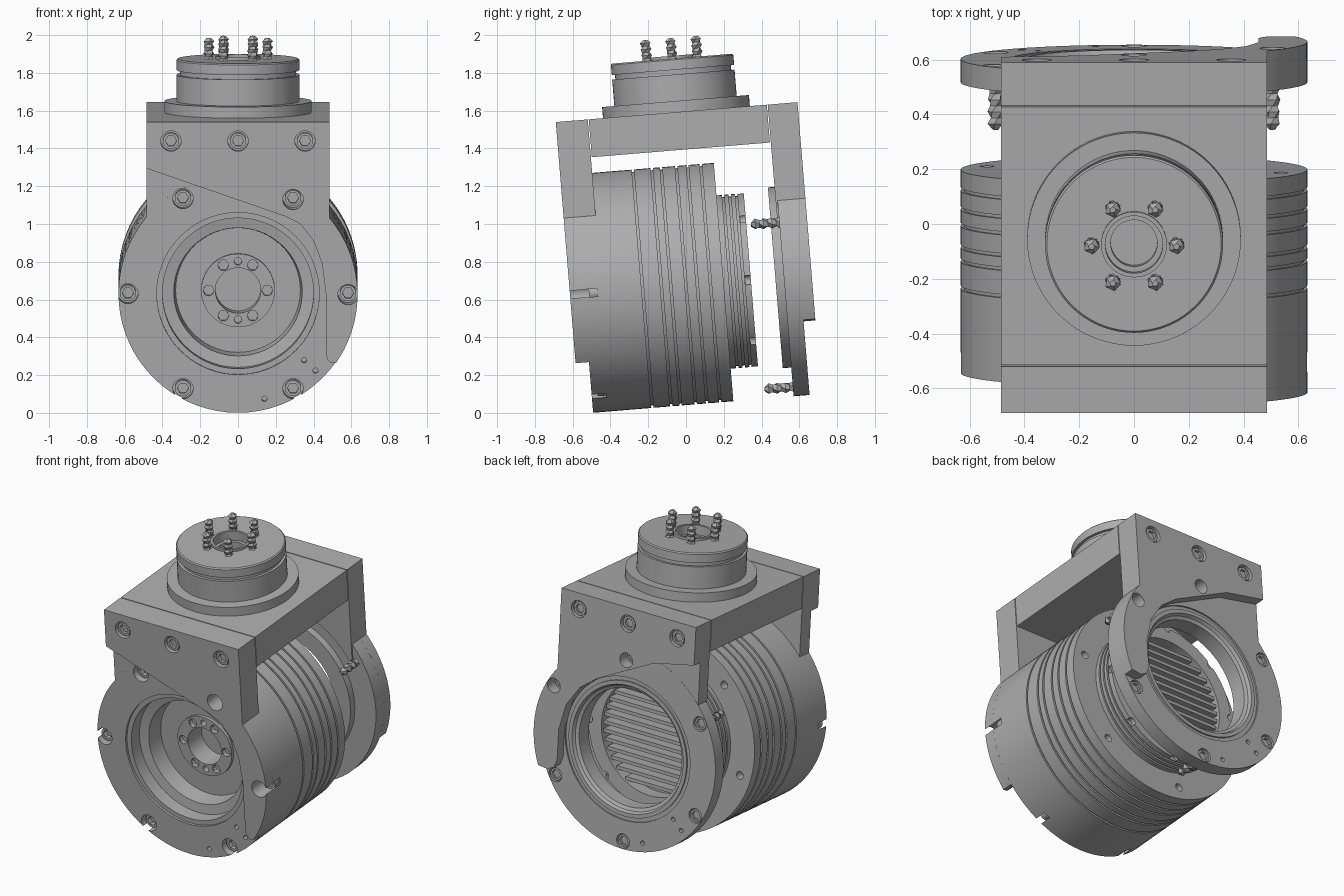
import bpy, bmesh
from math import sin, cos, pi, radians, acos, asin
from mathutils import Matrix, Vector

old = bpy.data.objects.get("Cube")
if old:
    bpy.data.objects.remove(old, do_unlink=True)

TILT = Matrix.Rotation(radians(4.7), 4, 'X')   # whole unit leans forward
AXIS = 0.674                                   # height of the motor axis
R = 0.633                                      # motor radius
SIDE = 0.485                                   # half width of the bracket
TOP = 1.591

grey = bpy.data.materials.new("machined_grey")
grey.use_nodes = True
grey.diffuse_color = (0.42, 0.42, 0.42, 1)
grey.node_tree.nodes["Principled BSDF"].inputs["Base Color"].default_value = (0.42, 0.42, 0.42, 1)
parts = []


def finish(name, bm, keep=True):
    bmesh.ops.remove_doubles(bm, verts=bm.verts, dist=1e-5)
    bmesh.ops.recalc_face_normals(bm, faces=bm.faces)
    me = bpy.data.meshes.new(name)
    bm.to_mesh(me)
    bm.free()
    ob = bpy.data.objects.new(name, me)
    bpy.context.collection.objects.link(ob)
    me.materials.append(grey)
    if keep:
        parts.append(ob)
    return ob


def skin(bm, rings, closed=False):
    """Quads between successive rings of points, capped unless closed."""
    loops = [[bm.verts.new(p) for p in ring] for ring in rings]
    n = len(loops[0])
    pairs = list(zip(loops, loops[1:])) + ([(loops[-1], loops[0])] if closed else [])
    for a, b in pairs:
        for i in range(n):
            j = (i + 1) % n
            bm.faces.new((a[i], a[j], b[j], b[i]))
    if not closed:
        bm.faces.new(loops[0])
        bm.faces.new(loops[-1])


def ring(r, u, x=0, w=AXIS, n=72):
    """Circle around a front-to-back axis."""
    return [(x + r * cos(2 * pi * i / n), u, w + r * sin(2 * pi * i / n)) for i in range(n)]


def lathe(name, profile, upright=False):
    bm = bmesh.new()
    rings = [ring(r, h) for r, h in profile]
    if upright:
        rings = [[(x, 0.08 + z - AXIS, y) for x, y, z in c] for c in rings]
    skin(bm, rings, closed=True)
    return finish(name, bm)


def prism(name, points, u0, u1):
    bm = bmesh.new()
    skin(bm, [[(x, u, w) for x, w in points] for u in (u0, u1)])
    return finish(name, bm)


def drill(targets, holes):
    """Cut round holes (x, w, u0, u1, radius) out of the target parts."""
    bm = bmesh.new()
    for x, w, u0, u1, r in holes:
        skin(bm, [ring(r, u, x, w, 24) for u in (u0, u1)])
    tool = finish("hole_cutter", bm, keep=False)
    tool.hide_render = True
    for ob in targets:
        mod = ob.modifiers.new("holes", 'BOOLEAN')
        mod.operation, mod.solver, mod.object = 'DIFFERENCE', 'EXACT', tool
        bpy.context.view_layer.objects.active = ob
        bpy.ops.object.modifier_apply(modifier=mod.name)
    bpy.data.objects.remove(tool, do_unlink=True)


def screws(name, spots, face, seat, r=0.043):
    """Cylinder heads with a hexagon socket, face outward."""
    bm = bmesh.new()
    socket = face + (seat - face) * 0.6
    for x, w in spots:
        def hexagon(u):
            pts = []
            for i in range(24):
                a = 2 * pi * i / 24
                d = 0.026 / cos((a % (pi / 3)) - pi / 6)
                pts.append((x + d * cos(a), u, w + d * sin(a)))
            return pts
        skin(bm, [ring(r, seat, x, w, 24), ring(r, face, x, w, 24), hexagon(face), hexagon(socket)])
    return finish(name, bm)


def stud(name, base, direction, length):
    """Twisted fluted pin with a blunt point."""
    bm = bmesh.new()
    turn = Vector(direction).to_track_quat('Z', 'Y').to_matrix().to_4x4()
    rings = []
    for k in range(8):
        r = 0.012 if k == 7 else (0.03, 0.022)[k % 2]
        rings.append([Matrix.Translation(base) @ turn @ Vector(
            (r * cos(a), r * sin(a), length * k / 7))
            for a in [2 * pi * i / 5 + k * 0.5 for i in range(5)]])
    skin(bm, rings)
    return finish(name, bm)


def grooves(r, stations, depth=0.012, half=0.006):
    out = []
    for u in stations:
        out += [(r, u - half), (r - depth, u - half), (r - depth, u + half), (r, u + half)]
    return out


def polar(r, degrees):
    return (r * cos(radians(degrees)), AXIS + r * sin(radians(degrees)))


# Motor housing with stepped front bore and finned rear recess
motor = lathe("motor_housing",
    [(0, -0.15), (0.12, -0.15), (0.12, -0.29), (0.195, -0.29), (0.195, -0.27), (0.33, -0.27),
     (0.34, -0.38), (0.40, -0.39), (0.40, -0.475), (0.43, -0.475), (0.43, -0.49), (R, -0.49)]
    + grooves(R, [-0.175, -0.075, -0.025, 0.055, 0.115, 0.185])
    + [(R, 0.255), (0.46, 0.255)]
    + grooves(0.46, [0.29, 0.325, 0.36])
    + [(0.46, 0.40), (0.37, 0.40), (0.37, 0.31), (0, 0.31)])

# Rear cooling fins
bm = bmesh.new()
for k in range(-6, 7):
    h = k * 0.052
    half = (0.365 ** 2 - h * h) ** 0.5
    m = Matrix.Translation((0, 0.345, AXIS + h)) @ Matrix.Diagonal((2 * half, 0.08, 0.022, 1))
    bmesh.ops.create_cube(bm, size=1, matrix=m)
finish("rear_fins", bm)

# Rear bearing disc
disc = lathe("rear_disc",
    [(0.37, 0.53), (0.48, 0.53), (0.48, 0.575), (R, 0.575), (R, 0.66), (0.45, 0.66),
     (0.45, 0.65), (0.425, 0.65), (0.425, 0.66), (0.40, 0.66), (0.39, 0.64), (0.37, 0.63)])

# Lugs that join the round ends to the top plate
saddle = [(SIDE, TOP), (SIDE, AXIS + 0.26)] + [polar(0.55, a) for a in range(30, 151, 6)] \
    + [(-SIDE, AXIS + 0.26), (-SIDE, TOP)]
front_lug = prism("front_lug", saddle, -0.489, -0.391)
rear_lug = prism("rear_lug", saddle, 0.565, 0.659)


# Raised bracket faces, each with an arm down the left side
def bracket(name, inner, low, u0, u1):
    start = asin((low - AXIS) / R)
    end = acos(SIDE / R)
    arc = [(R * cos(a), AXIS + R * sin(a)) for a in [start + (end - start) * i / 20 for i in range(21)]]
    return prism(name, [(-SIDE, TOP)] + inner + arc + [(SIDE, TOP)], u0, u1)


front_bracket = bracket("front_bracket",
    [(-SIDE, 1.345), (0.25, 1.09), (0.33, 1.05), (0.40, 0.96), (0.445, 0.84), (0.465, 0.68),
     (0.465, 0.36), (0.475, 0.325), (0.495, 0.31)], 0.31, -0.561, -0.488)
rear_bracket = bracket("rear_bracket",
    [(-SIDE, 1.35), (-0.2, 1.29), (0, 1.19), (0.2, 1.09), (0.32, 1.0), (0.41, 0.87), (0.455, 0.7),
     (0.455, 0.51), (0.475, 0.455), (0.52, 0.432)], 0.44, 0.658, 0.723)

# Top plate between the lugs
prism("top_plate", [(-SIDE, 1.39), (SIDE, 1.39), (SIDE, TOP), (-SIDE, TOP)], -0.386, 0.56)

# Output flange on the top plate
lathe("output_flange",
    [(0, 1.58), (0.39, 1.58), (0.39, 1.65), (0.325, 1.65), (0.325, 1.79), (0.308, 1.79),
     (0.308, 1.815), (0.325, 1.815), (0.325, 1.868), (0.318, 1.875), (0.12, 1.875), (0.12, 1.89),
     (0.105, 1.89), (0.105, 1.83), (0.085, 1.83), (0.085, 1.77), (0, 1.77)], upright=True)

# Screw positions
front_ring = [polar(0.583, a) for a in range(0, 360, 60)]
rear_ring = [polar(0.583, a) for a in range(30, 360, 60)]
top_row = [(x, 1.49) for x in (-0.355, 0, 0.355)]
hub_ring = [polar(0.155, a) for a in range(0, 360, 60)]
hub_pins = [polar(0.155, a) for a in (90, 270)]
pins = [(0.14, 0.115), (0.41, 0.265), (0.35, 0.32)]

# Drilled holes and edge notches
front_holes = [(x, w, -0.7, -0.415, 0.054) for x, w in front_ring]
drill([motor, front_lug, front_bracket], front_holes)
drill([motor], [(x, w, -0.6, -0.45, 0.014) for x, w in pins]
      + [(x, w, -0.35, -0.25, 0.028) for x, w in hub_ring]
      + [(x, w, -0.35, -0.25, 0.02) for x, w in hub_pins]
      + [(*polar(0.46, a), 0.37, 0.45, 0.025) for a in range(0, 360, 45)]
      + [(*polar(0.555, a), 0.2, 0.3, 0.025) for a in range(15, 360, 60)])
drill([front_bracket], [(x, w, -0.6, -0.52, 0.054) for x, w in top_row])
drill([rear_bracket, rear_lug, disc], [(x, w, 0.63, 0.8, 0.046) for x, w in rear_ring])
drill([rear_bracket], [(x, w, 0.69, 0.8, 0.054) for x, w in top_row])
drill([disc], [(-x, w, 0.63, 0.7, 0.014) for x, w in pins])

# Socket screws
screws("front_ring_screws", front_ring, -0.46, -0.41)
screws("front_top_screws", top_row, -0.55, -0.515)
screws("rear_ring_screws", rear_ring, 0.652, 0.625, 0.04)
screws("rear_top_screws", top_row, 0.712, 0.685)
screws("hub_screws", hub_ring, -0.283, -0.245, 0.0275)

# Fluted pins on the flange and behind the rear disc
for k in range(6):
    a = k * pi / 3
    stud("flange_pin", (0.155 * cos(a), 0.08 + 0.155 * sin(a), 1.87), (0, 0, 1), 0.115)
for k in (30, 150, 270):
    x, w = polar(0.583, k)
    stud("rear_disc_pin", (x, 0.58, w), (0, -1, 0), 0.155)

# Lean the assembly and keep machined edges crisp
bpy.ops.object.select_all(action='DESELECT')
for ob in parts:
    ob.data.transform(TILT)
    ob.select_set(True)
bpy.context.view_layer.objects.active = motor
bpy.ops.object.shade_smooth_by_angle(angle=radians(30))
